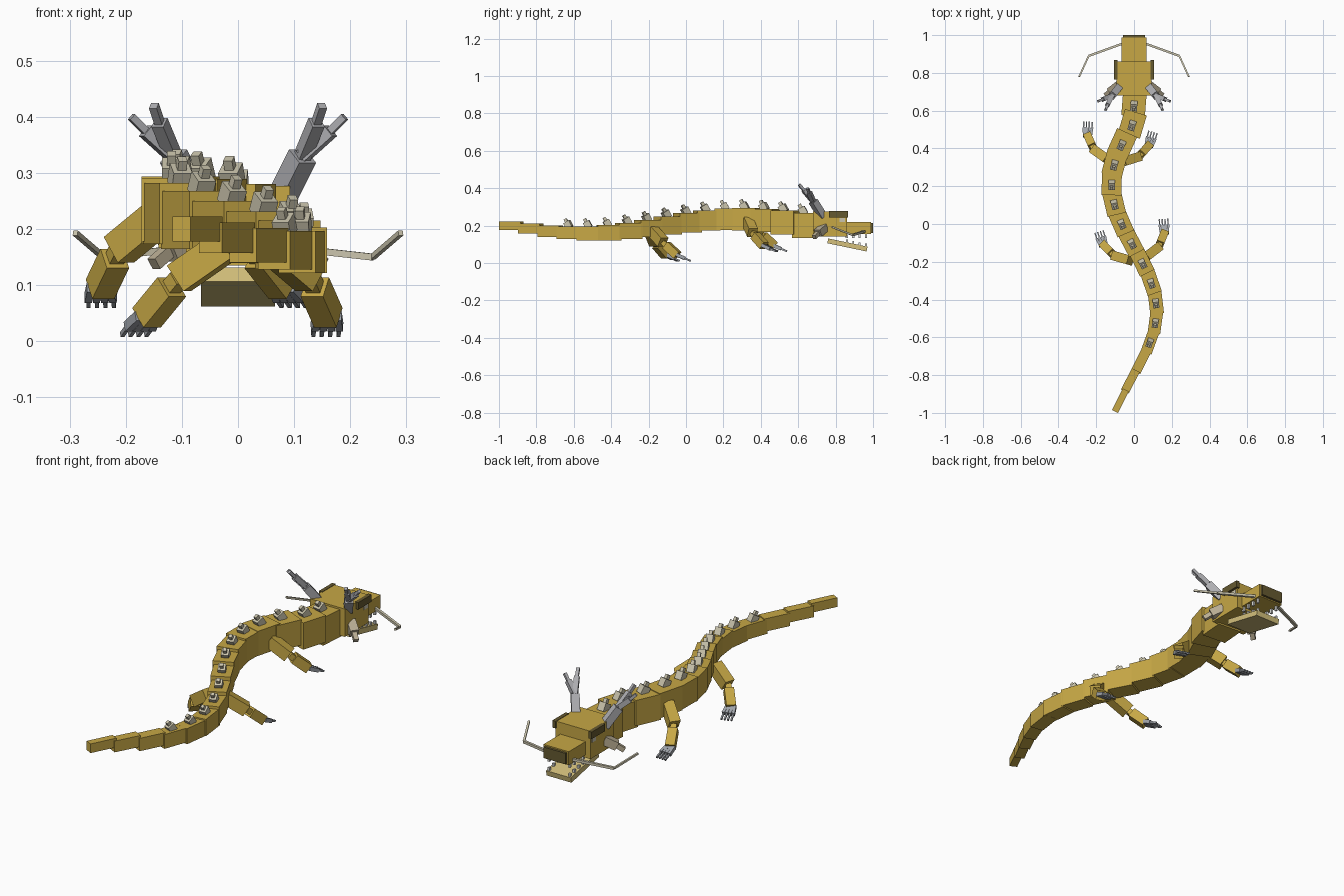
import bpy
import bmesh
import math
from mathutils import Vector, Matrix

default_cube = bpy.data.objects.get("Cube")
if default_cube:
    bpy.data.objects.remove(default_cube)


def material(name, red, green, blue):
    made = bpy.data.materials.new(name)
    made.use_nodes = True
    colour = (red, green, blue, 1)
    made.diffuse_color = colour
    made.node_tree.nodes["Principled BSDF"].inputs["Base Color"].default_value = colour
    return made


gold = material("gold", .57, .39, .06)
pale_gold = material("pale gold", .66, .53, .2)
brown = material("dark brown", .13, .1, .03)
cream = material("cream", .6, .56, .42)
tan = material("tan", .5, .43, .3)
grey = material("horn grey", .42, .42, .44)
steel = material("claw grey", .36, .38, .41)
white = material("tooth white", .75, .75, .72)


def beam(name, start, end, width, height, colour):
    """Box running from the start point to the end point."""
    start, end = Vector(start), Vector(end)
    along = end - start
    side = along.cross(Vector((0, 0, 1)))
    if side.length == 0:
        side = Vector((1, 0, 0))
    side.normalize()
    up = side.cross(along).normalized()
    basis = Matrix((side * width, along, up * height)).transposed().to_4x4()
    bm = bmesh.new()
    bmesh.ops.create_cube(bm, size=1, matrix=Matrix.Translation((start + end) / 2) @ basis)
    mesh = bpy.data.meshes.new(name)
    bm.to_mesh(mesh)
    bm.free()
    mesh.materials.append(colour)
    made = bpy.data.objects.new(name, mesh)
    bpy.context.collection.objects.link(made)


def chain(name, points, thickness, taper, colour):
    """Row of beams along the points, each one thinner than the last."""
    for start, end in zip(points, points[1:]):
        beam(name, start, end, thickness, thickness, colour)
        thickness *= taper


# Body: boxes along a winding, rising and falling spine that thins to the tail
SEGMENTS, SPIKES = 16, 13
HEAD_END, TAIL_END = .635, -.935


def spine_point(y):
    sway = math.sin(math.pi * (y + .125) / .67)
    rise = math.cos(math.pi * (y - .27) / .79)
    return Vector((-.118 * sway if y < .6 else 0, y, .197 + .038 * rise))


step = (HEAD_END - TAIL_END) / (SEGMENTS - 1)
centres = [spine_point(HEAD_END - step * i) for i in range(SEGMENTS)]
for i, centre in enumerate(centres):
    ahead = centres[max(i - 1, 0)]
    behind = centres[min(i + 1, SEGMENTS - 1)]
    forward = ahead - behind
    forward.z = 0
    forward.normalize()
    remaining = 1 - i / (SEGMENTS - 1)
    width = .036 + .089 * remaining ** .8
    height = width + .008
    half = forward * step * .61
    part = "body_segment" if i < SPIKES else "tail_segment"
    beam(part, centre - half, centre + half, width, height, gold)
    # Back spike: stepped block leaning toward the tail
    if i < SPIKES:
        size = .034 + .006 * remaining
        lean = Vector((0, 0, .86)) - forward / 2
        base = centre + Vector((0, 0, height / 2 - .006))
        shoulder = base + lean * size
        beam("spike_base", base, shoulder, size * .9, size, cream)
        beam("spike_tip", shoulder, shoulder + lean * size / 2, size * .42, size * .45, cream)

# Head: skull, snout, nose and sloping lower jaw
beam("skull", (0, .68, .21), (0, .86, .21), .186, .134, gold)
beam("snout", (0, .85, .188), (0, .988, .188), .134, .065, gold)
beam("nose", (0, .985, .188), (0, 1, .188), .116, .053, brown)
beam("lower_jaw", (0, .758, .119), (0, .968, .075), .132, .026, pale_gold)


def mirrored(points, side):
    return [Vector((x * side, y, z)) for x, y, z in points]


def head_side(side):
    """Brow, eye, horn, ear, whisker and teeth of one side."""
    brow = mirrored([(.096, .765, .262), (.096, .867, .262)], side)
    beam("brow", *brow, .018, .034, brown)
    eye = mirrored([(.092, .82, .23), (.092, .85, .23)], side)
    beam("eye", *eye, .008, .022, cream)

    fork = (.115, .68, .33)
    horn = [(.075, .73, .25), fork, (.14, .63, .39), (.15, .605, .42)]
    chain("horn", mirrored(horn, side), .038, .62, grey)
    branch = [fork, (.165, .66, .375), (.19, .65, .4)]
    chain("horn_branch", mirrored(branch, side), .024, .55, grey)

    ear = [(.08, .74, .19), (.125, .705, .16), (.15, .685, .138)]
    chain("ear", mirrored(ear, side), .04, .55, tan)
    whisker = [(.06, .955, .17), (.24, .89, .15), (.29, .78, .193)]
    chain("whisker", mirrored(whisker, side), .012, .75, cream)

    for i in range(4):
        back = Vector((side * .055, .86 + i * .034, 0))
        upper, lower = Vector((0, 0, .158)), Vector((0, 0, .1 - i * .007))
        drop = Vector((0, 0, .025))
        beam("upper_tooth", back + upper, back + upper - drop, .01, .012, white)
        beam("lower_tooth", back + lower, back + lower + drop, .01, .01, white)


# Legs: thigh, narrow knee, shin and a paw of four stepped claws
LEG_PATH = [(.04, 0, 0), (.12, .04, -.06), (.165, .11, -.13), (.174, .18, -.16)]


def leg(name, root, yaw, side):
    turn = Matrix.Translation(root) @ Matrix.Rotation(math.radians(yaw), 4, "Z")
    hip, knee, ankle, toe = [turn @ point for point in mirrored(LEG_PATH, side)]
    shin_top = knee.lerp(ankle, .22)
    beam(name + "_thigh", hip, knee, .05, .055, gold)
    beam(name + "_knee", knee, shin_top, .027, .027, gold)
    beam(name + "_shin", shin_top, ankle, .043, .045, gold)
    reach = toe - ankle
    across = reach.cross(Vector((0, 0, 1))).normalized()
    for i in range(4):
        spread = across * (i - 1.5) * .015
        start = ankle + spread * .75 - reach * .1
        middle = ankle + spread + reach * .55
        beam(name + "_toe", start, middle, .013, .018, steel)
        beam(name + "_claw", middle, toe + spread, .007, .009, steel)


for side, label in ((1, "left"), (-1, "right")):
    head_side(side)
    leg("front_" + label + "_leg", (-.1, .335, .223), -9, side)
    leg("hind_" + label + "_leg", (.02, -.185, .172), 11, side)
